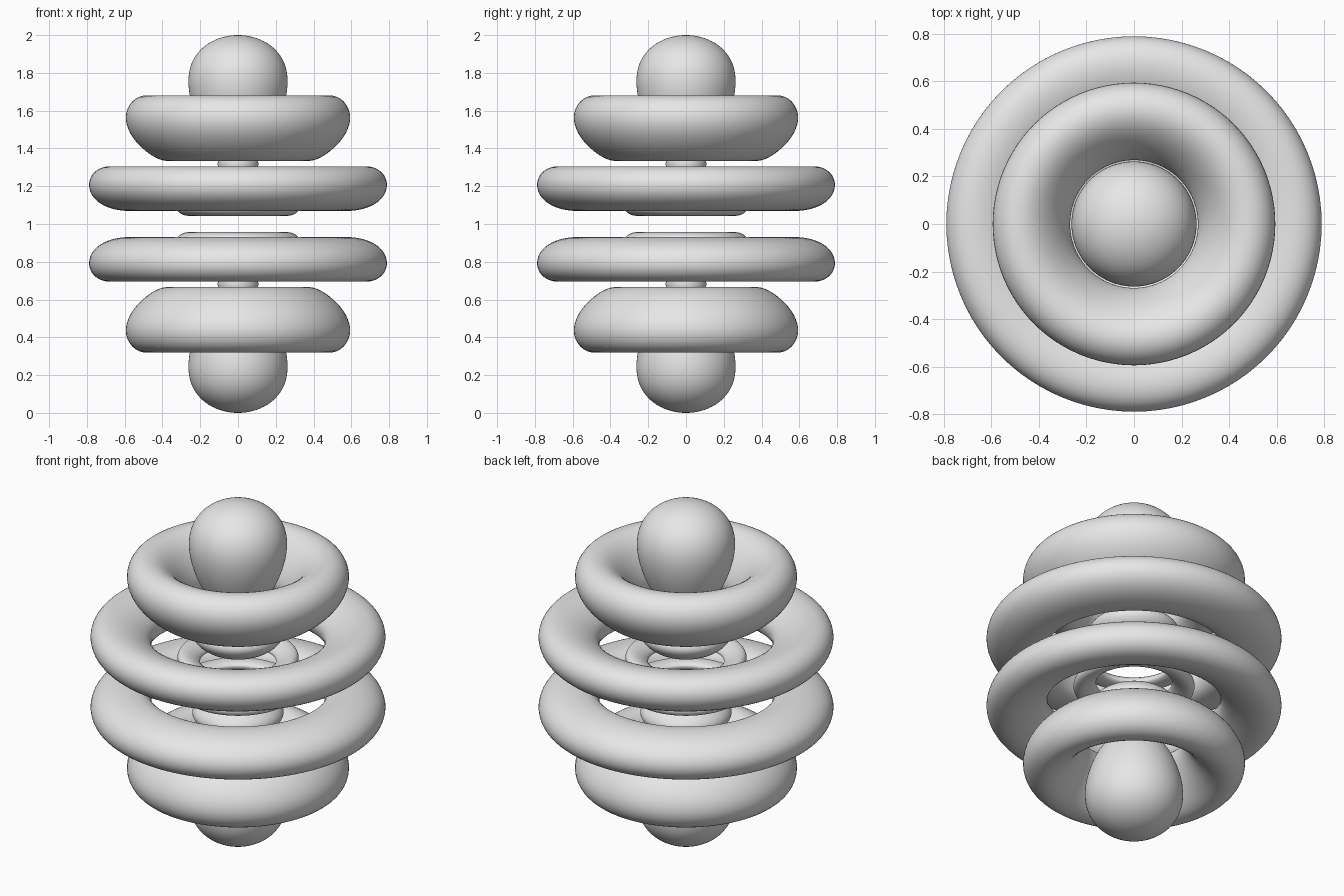
import bpy, bmesh, math
from mathutils import Vector

cube = bpy.data.objects.get("Cube")
if cube:
    bpy.data.objects.remove(cube, do_unlink=True)

SCALE = 29.0      # radial units per model unit
NODE = 12.0       # radius that separates inner and outer shells
STEPS, SEGMENTS = 28, 96

gray = bpy.data.materials.new("light_gray")
gray.use_nodes = True
gray.diffuse_color = (0.8, 0.8, 0.8, 1)
gray.node_tree.nodes["Principled BSDF"].inputs["Base Color"].default_value = (0.8, 0.8, 0.8, 1)


def radial(q):
    return q ** 6 * abs(NODE - q) * math.exp(-q / 2)


def angular(t):
    x = math.cos(t)
    return abs(63 * x ** 5 - 70 * x ** 3 + 15 * x) / 8


LEVEL = radial(SCALE)   # puts the top of the model one unit from its centre


def bisect(f, high, low):
    """Root of f between a point where it is positive and one where it is not."""
    for _ in range(50):
        mid = (high + low) / 2
        if f(mid) > 0:
            high = mid
        else:
            low = mid
    return high


def outline(peak_q, limits, peak_t, zeros):
    """Cross-section of one lobe in the xz half plane."""
    over = lambda t: radial(peak_q) * angular(t) - LEVEL
    on_axis = peak_t == 0
    start = 0 if on_axis else bisect(over, peak_t, zeros[0])
    end = bisect(over, peak_t, zeros[1])
    far, near = [], []
    for i in range(STEPS + 1):
        f = i / STEPS
        k = math.sin(f * math.pi / 2) if on_axis else (1 - math.cos(f * math.pi)) / 2
        t = start + (end - start) * k
        value = lambda q: radial(q) * angular(t) - LEVEL
        for side, limit in ((near, limits[0]), (far, limits[1])):
            d = bisect(value, peak_q, limit) / SCALE
            side.append(Vector((d * math.sin(t), 0, d * math.cos(t))))
    return far + near[::-1], not on_axis


def lathe(name, points, closed):
    """Spin the outline about z and mirror it to the lower half."""
    bm = bmesh.new()
    verts = [bm.verts.new(p) for p in points]
    edges = [bm.edges.new(pair) for pair in zip(verts, verts[1:])]
    if closed:
        edges.append(bm.edges.new((verts[-1], verts[0])))
    bmesh.ops.spin(bm, geom=verts + edges, cent=(0, 0, 0), axis=(0, 0, 1),
                   angle=math.tau, steps=SEGMENTS, use_merge=False)
    bmesh.ops.remove_doubles(bm, verts=bm.verts[:], dist=0.00005)
    bmesh.ops.recalc_face_normals(bm, faces=bm.faces[:])
    for face in bm.faces:
        face.smooth = True
    mesh = bpy.data.meshes.new(name)
    bm.to_mesh(mesh)
    bm.free()
    mesh.materials.append(gray)
    ob = bpy.data.objects.new(name, mesh)
    bpy.context.collection.objects.link(ob)
    ob.location.z = 1
    mirror = ob.modifiers.new("lower_half", "MIRROR")
    mirror.use_axis = (False, False, True)
    mirror.use_mirror_merge = False


# Angles of the lobe peaks and of the cones that separate them
root = math.sqrt(25200)
peak_collar, peak_ring = (math.acos(math.sqrt((210 + s * root) / 630)) for s in (1, -1))
root = math.sqrt(1120)
zero_a, zero_b = (math.acos(math.sqrt((70 + s * root) / 126)) for s in (1, -1))

shells = {"outer": (18, (NODE, 60)), "inner": (8, (NODE * 0, NODE))}
lobes = {"end_lobe": (0, (0, zero_a)),
         "collar": (peak_collar, (zero_a, zero_b)),
         "ring": (peak_ring, (zero_b, math.pi / 2))}

# Outer and inner set of lobes, collars and rings
for shell, (peak_q, limits) in shells.items():
    for lobe, (peak_t, zeros) in lobes.items():
        lathe(f"{shell}_{lobe}", *outline(peak_q, limits, peak_t, zeros))
